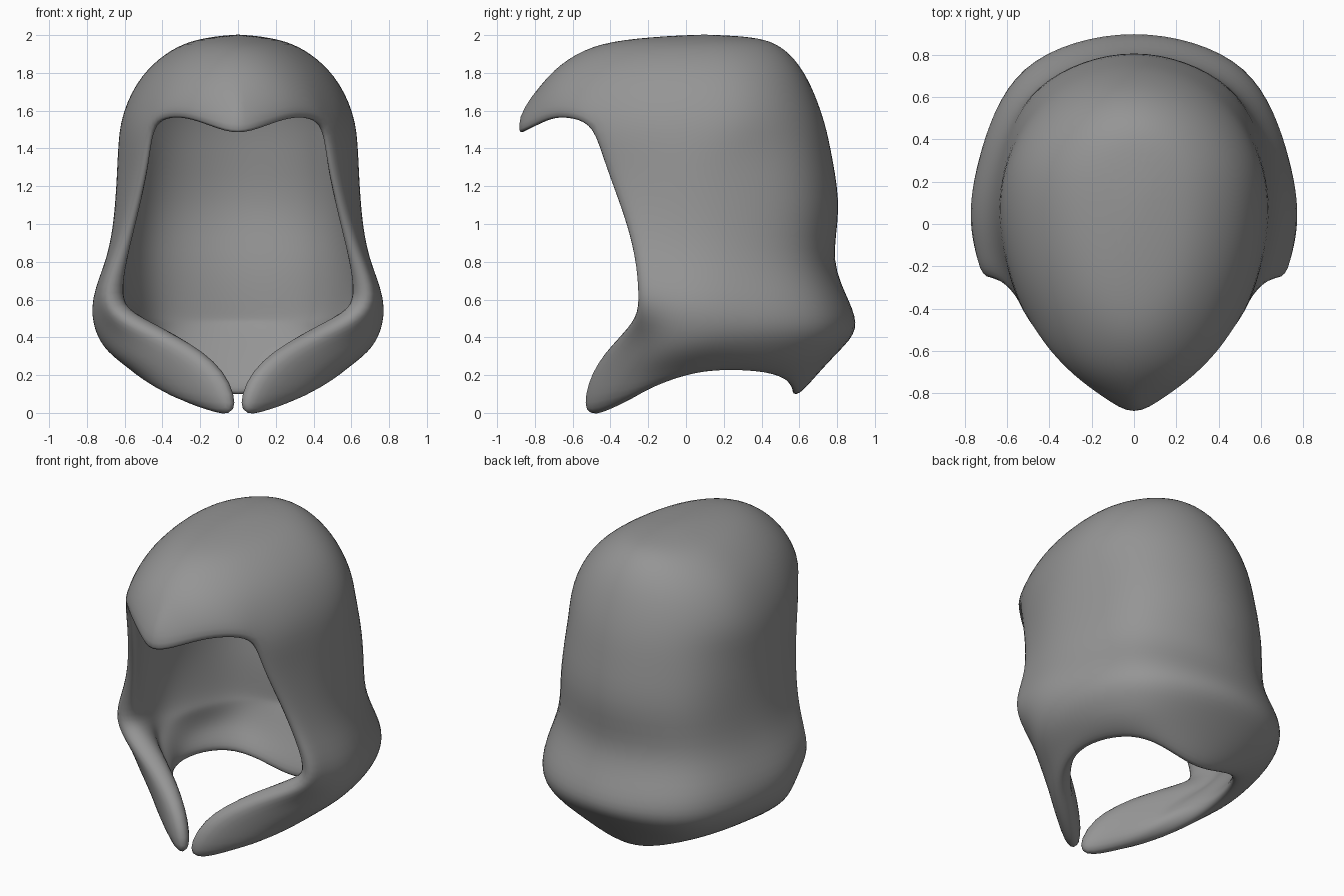
import bpy, bmesh, math
from mathutils import Vector

if "Cube" in bpy.data.objects:
    bpy.data.objects.remove(bpy.data.objects["Cube"])

FRONT, COLS = 4, 13          # columns over the brow, columns from centre front to centre back
CORNER = 51                  # angle of the brow corner, degrees from the front
THICK = 0.22                 # greatest cloth thickness


def spline(pts, n):
    """Smooth curve through pts, ending square to the middle plane."""
    p = [Vector(q) for q in pts]
    end = p[-2].copy()
    end.x *= -1
    p = [2 * p[0] - p[1]] + p + [end]
    out = []
    for k in range(n):
        t = k / (n - 1) * (len(pts) - 1)
        i = min(int(t), len(pts) - 2)
        t -= i
        a, b, c, d = p[i:i + 4]
        out.append(0.5 * (2 * b + (c - a) * t + (2 * a - 5 * b + 4 * c - d) * t * t
                          + (3 * b - a - 3 * c + d) * t ** 3))
    return out


def ring(z, w, yf, yb, yc=0.13):
    """Half egg-shaped ring of the dome."""
    out = []
    for k in range(COLS):
        a = CORNER * k / FRONT if k <= FRONT else \
            CORNER + (180 - CORNER) * (k - FRONT) / (COLS - 1 - FRONT)
        a = math.radians(a)
        s, c = math.sin(a), math.cos(a)
        x = 0 if k in (0, COLS - 1) else w * s
        out.append(Vector((x, yc - c * ((yc - yf) if c > 0 else (yb - yc)), z)))
    return out


# Dome rings: height, half width, front, back
dome = [ring(1.99, 0.15, -0.19, 0.36), ring(1.96, 0.29, -0.46, 0.48),
        ring(1.88, 0.425, -0.63, 0.58), ring(1.75, 0.55, -0.78, 0.665),
        ring(1.54, 0.64, -0.92, 0.745)]
# Brow edge, pointed and dipping at the peak
for k, p in enumerate([(0, -.95, 1.475), (.16, -.84, 1.525), (.30, -.735, 1.575),
                       (.42, -.61, 1.57), (.49, -.51, 1.52)]):
    dome[-1][k] = Vector(p)

# Lower cross-sections from opening edge round to the back
sections = [
    [(.51, -.45, 1.32), (.63, -.10, 1.32), (.62, .25, 1.33), (.44, .63, 1.34), (0, .79, 1.35)],
    [(.58, -.34, 1.05), (.65, -.05, 1.05), (.63, .28, 1.06), (.46, .67, 1.07), (0, .84, 1.07)],
    [(.65, -.28, .84), (.69, -.03, .82), (.66, .27, .81), (.47, .63, .80), (0, .775, .80)],
    [(.74, -.27, .62), (.79, 0, .60), (.74, .30, .59), (.53, .73, .59), (0, .885, .58)],
    [(.65, -.29, .49), (.76, -.05, .43), (.74, .30, .44), (.54, .76, .44), (0, .935, .44)],
    [(.36, -.39, .40), (.66, -.15, .31), (.69, .22, .34), (.49, .70, .33), (0, .82, .33)],
    [(.08, -.55, .23), (.48, -.25, .19), (.61, .18, .27), (.46, .61, .25), (0, .70, .20)],
    [(.02, -.60, -.05), (.36, -.30, .06), (.53, .08, .21), (.38, .51, .18), (0, .59, .06)],
]
# Thickness of each lower row: at opening edge, front side, back
depth = [(.075, .04, .04), (.075, .045, .04), (.09, .06, .05), (.13, .16, .17),
         (.13, .18, .21), (.13, .17, .17), (.12, .15, .10), (.12, .12, .06)]

bm = bmesh.new()
group = bm.verts.layers.deform.verify()
crease = bm.edges.layers.float.new("crease_edge")


def vert(p, thick=0.035):
    v = bm.verts.new(p)
    v[group][0] = thick / THICK
    return v


crown = vert((0, 0.1, 2.005))
rows = [[vert(p, 0.075 if i == 4 and k <= FRONT else 0.035) for k, p in enumerate(r)]
        for i, r in enumerate(dome)]
for s, d in zip(sections, depth):
    rows.append([None] * FRONT + [
        vert(p, d[0] if k == 0 else d[1] if k < 4 else d[2])
        for k, p in enumerate(spline(s, COLS - FRONT))])
for k in range(COLS - 1):
    bm.faces.new((crown, rows[0][k], rows[0][k + 1]))
    for a, b in zip(rows, rows[1:]):
        if b[k]:
            bm.faces.new((a[k], b[k], b[k + 1], a[k + 1]))
bm.edges.get((rows[3][0], rows[4][0]))[crease] = 0.6      # peak ridge

me = bpy.data.meshes.new("hood")
bm.to_mesh(me)
bm.free()
hood = bpy.data.objects.new("hood", me)
bpy.context.collection.objects.link(hood)
hood.vertex_groups.new(name="thickness")
me.polygons.foreach_set("use_smooth", [True] * len(me.polygons))

grey = bpy.data.materials.new("cloth grey")
grey.diffuse_color = (0.3, 0.3, 0.3, 1)
grey.use_nodes = True
grey.node_tree.nodes["Principled BSDF"].inputs["Base Color"].default_value = grey.diffuse_color
me.materials.append(grey)

# Other half, cloth thickness, rounded rim
m = hood.modifiers.new("mirror", 'MIRROR')
m = hood.modifiers.new("thickness", 'SOLIDIFY')
m.thickness, m.offset, m.vertex_group = THICK, -1, "thickness"
m = hood.modifiers.new("smooth", 'SUBSURF')
m.levels = m.render_levels = 2
